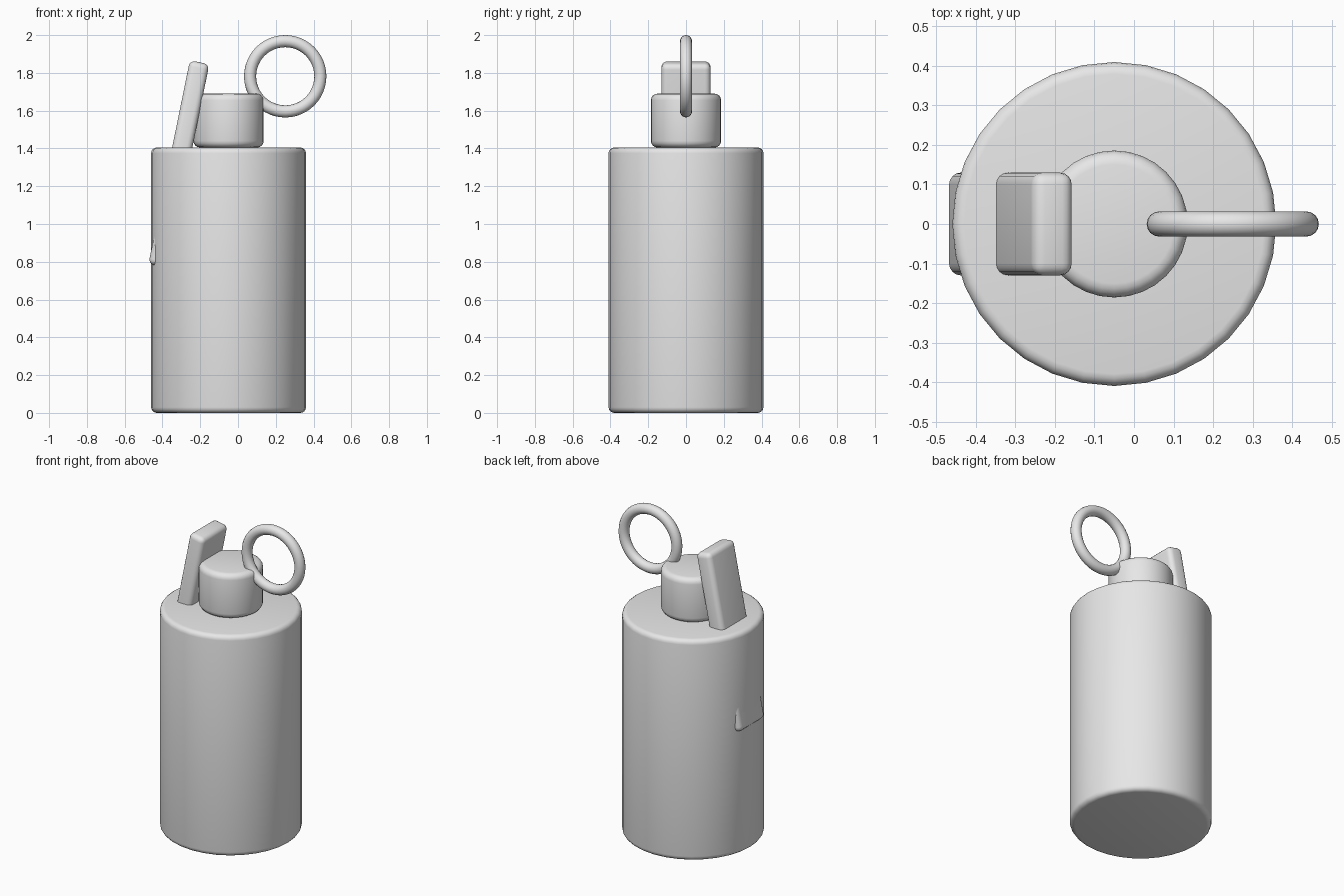
import bpy
import math

cube = bpy.data.objects.get("Cube")
if cube:
    bpy.data.objects.remove(cube, do_unlink=True)

# One plain grey for every part
grey = bpy.data.materials.new("plain_grey")
grey.use_nodes = True
grey.diffuse_color = (0.8, 0.8, 0.8, 1)
grey.node_tree.nodes["Principled BSDF"].inputs["Base Color"].default_value = (0.8, 0.8, 0.8, 1)

AXIS_X = -0.05


def finish(name, bevel=0):
    """Name the new part, colour it, round its edges and shade it smooth."""
    obj = bpy.context.object
    obj.name = obj.data.name = name
    obj.data.materials.append(grey)
    bpy.ops.object.transform_apply(location=False, rotation=False, scale=True)
    if bevel:
        mod = obj.modifiers.new("rounded_edges", 'BEVEL')
        mod.width = bevel
        mod.segments = 4
        mod.limit_method = 'ANGLE'
        mod.angle_limit = math.radians(40)
        bpy.ops.object.modifier_apply(modifier=mod.name)
    bpy.ops.object.shade_smooth_by_angle(angle=math.radians(40))
    return obj


def rounded_cylinder(name, radius, bottom, top, bevel):
    bpy.ops.mesh.primitive_cylinder_add(
        vertices=32, radius=radius, depth=top - bottom,
        location=(AXIS_X, 0, (bottom + top) / 2))
    return finish(name, bevel)


# Canister body and its cap
rounded_cylinder("body", 0.41, 0, 1.405, 0.03)
rounded_cylinder("cap", 0.186, 1.405, 1.69, 0.035)

# Long lever, leaning through the body so its foot just breaks the surface
bpy.ops.mesh.primitive_cube_add(
    size=1, location=(-0.313, 0, 1.317), rotation=(0, math.radians(11.5), 0))
bpy.context.object.scale = (0.105, 0.26, 1.1)
finish("lever", 0.03)

# Pull ring standing in the front plane
bpy.ops.mesh.primitive_torus_add(
    major_segments=48, minor_segments=16, major_radius=0.186, minor_radius=0.032,
    location=(0.25, 0, 1.782), rotation=(math.radians(90), 0, 0))
finish("pull_ring")
